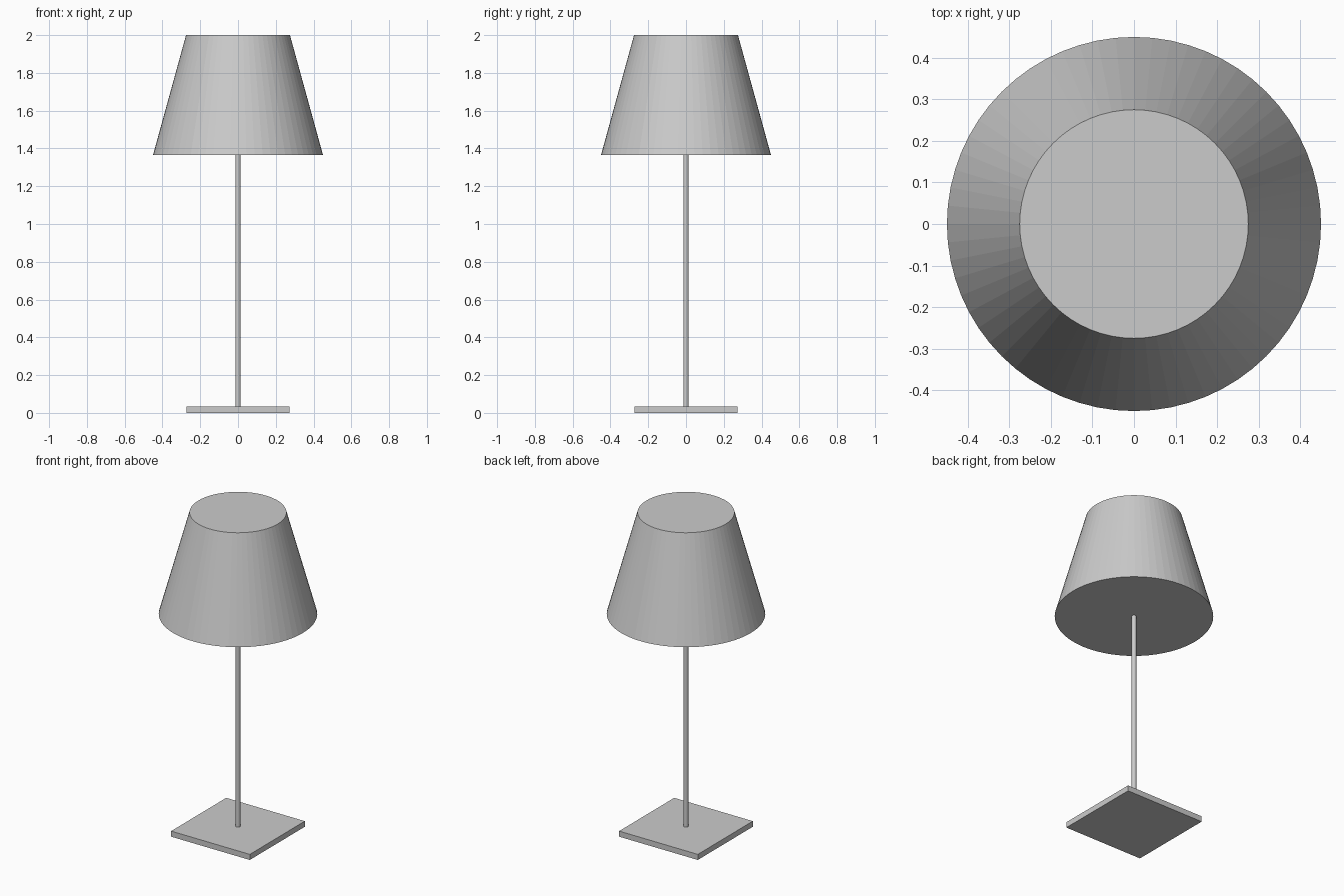
import bpy

if "Cube" in bpy.data.objects:
    bpy.data.objects.remove(bpy.data.objects["Cube"])

# height profile, in model units
BASE_TOP = 0.035
SHADE_BOTTOM = 1.365
TOP = 2.0


def cone(name, r_bottom, r_top, z0, z1, sides):
    bpy.ops.mesh.primitive_cone_add(vertices=sides, radius1=r_bottom, radius2=r_top,
                                    depth=z1 - z0, location=(0, 0, (z0 + z1) / 2))
    obj = bpy.context.object
    obj.name = name
    return obj


# square foot plate
bpy.ops.mesh.primitive_cube_add(size=1, location=(0, 0, BASE_TOP / 2))
base = bpy.context.object
base.name = "base_plate"
base.scale = (0.545, 0.545, BASE_TOP)
bpy.ops.object.transform_apply(location=False, rotation=False, scale=True)

# thin stem from plate to shade
stem = cone("stem", 0.0135, 0.0135, BASE_TOP, SHADE_BOTTOM, 24)
bpy.ops.object.shade_smooth_by_angle()

# tapered, closed, faceted lampshade
cone("lampshade", 0.45, 0.275, SHADE_BOTTOM, TOP, 64)
